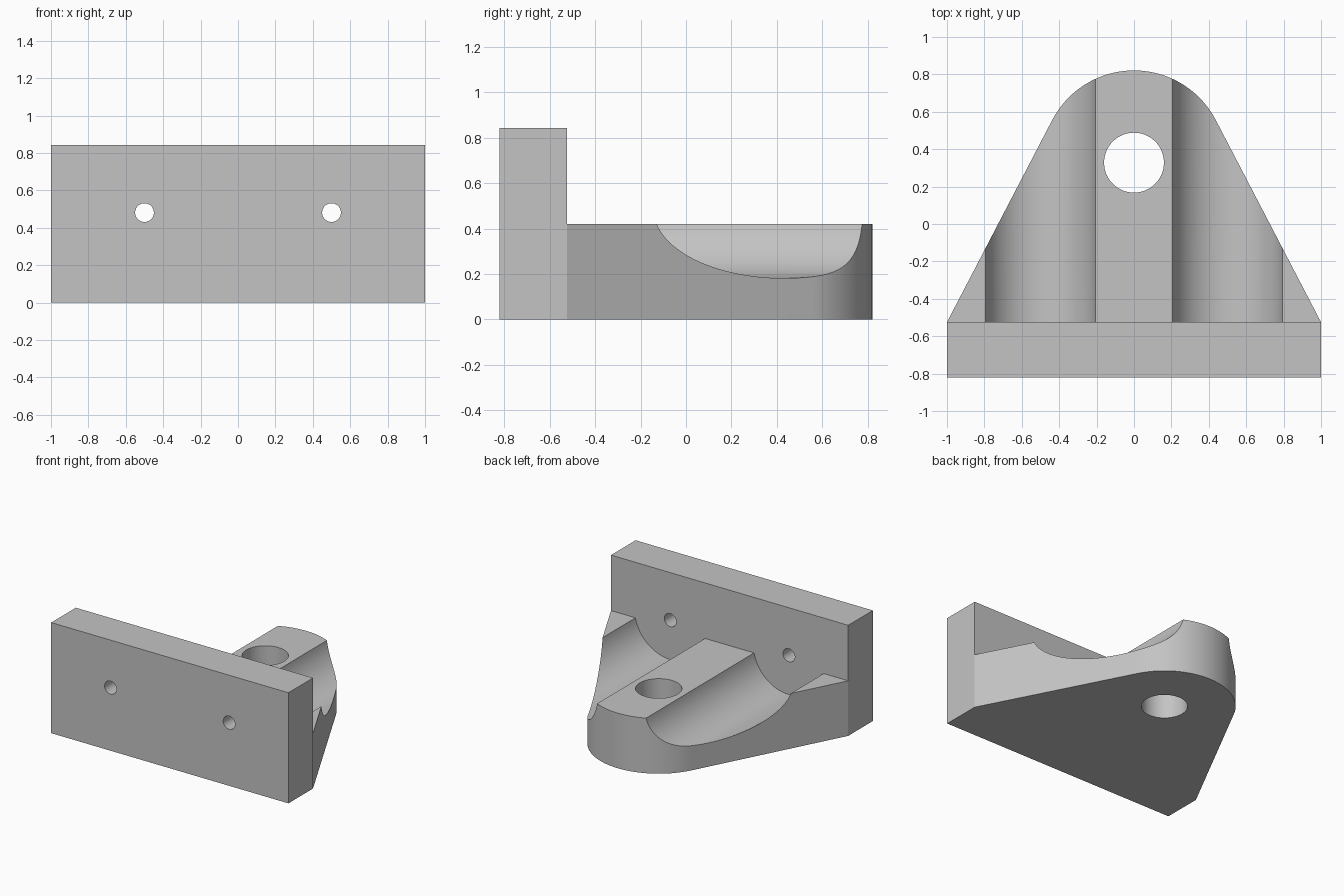
import bpy, bmesh, math
from mathutils import Matrix, Vector

old = bpy.data.objects.get("Cube")
if old:
    bpy.data.objects.remove(old, do_unlink=True)

# Main dimensions
HALF_Y = 0.821       # half depth
PLATE_Y = -0.525     # rear face of the upright plate
PLATE_H = 0.843
FLANGE_H = 0.42
EYE_Y, EYE_R = 0.328, 0.493
HOLE_Z = 0.481

grey = bpy.data.materials.new("steel grey")
grey.use_nodes = True
colour = (0.55, 0.55, 0.55, 1)
grey.diffuse_color = colour
grey.node_tree.nodes["Principled BSDF"].inputs["Base Color"].default_value = colour


def make_object(name, bm):
    bmesh.ops.recalc_face_normals(bm, faces=bm.faces)
    mesh = bpy.data.meshes.new(name)
    bm.to_mesh(mesh)
    bm.free()
    mesh.materials.append(grey)
    obj = bpy.data.objects.new(name, mesh)
    bpy.context.collection.objects.link(obj)
    return obj


def cylinder(name, centre, radius, length, along_y=False, sides=96):
    bm = bmesh.new()
    turn = Matrix.Rotation(math.pi / 2, 4, "X") if along_y else Matrix()
    bmesh.ops.create_cone(bm, cap_ends=True, segments=sides, radius1=radius,
                          radius2=radius, depth=length,
                          matrix=Matrix.Translation(centre) @ turn)
    return make_object(name, bm)


def box(name, low, high):
    low, high = Vector(low), Vector(high)
    bm = bmesh.new()
    bmesh.ops.create_cube(bm, size=1, matrix=Matrix.Translation((low + high) / 2)
                          @ Matrix.Diagonal((*(high - low), 1)))
    return make_object(name, bm)


# Footprint: plate rectangle, sides tapering tangentially into a round end
dy = PLATE_Y - EYE_Y
start = math.atan2(dy, 1) + math.acos(EYE_R / math.hypot(1, dy))
steps = 48
outline = [(-1, PLATE_Y), (-1, -HALF_Y), (1, -HALF_Y), (1, PLATE_Y)]
for i in range(steps + 1):
    a = start + (math.pi - 2 * start) * i / steps
    outline.append((EYE_R * math.cos(a), EYE_Y + EYE_R * math.sin(a)))

bm = bmesh.new()
face = bm.faces.new([bm.verts.new((x, y, 0)) for x, y in outline])
top = bmesh.ops.extrude_face_region(bm, geom=[face])["geom"]
bmesh.ops.translate(bm, vec=(0, 0, PLATE_H),
                    verts=[v for v in top if isinstance(v, bmesh.types.BMVert)])
bracket = make_object("bracket", bm)

# Cutters: step above the flange, eye hole, grooves and bolt holes
cutters = [box("step_cutter", (-2, PLATE_Y, FLANGE_H), (2, 2, 2)),
           cylinder("eye_hole_cutter", (0, EYE_Y, 0.2), 0.16, 2)]
for side, x in (("left", 0.5), ("right", -0.5)):
    cutters.append(cylinder(side + "_groove_cutter",
                            (x, PLATE_Y + 1, HOLE_Z), 0.3, 2, True, 128))
    cutters.append(cylinder(side + "_bolt_hole_cutter",
                            (x, -0.7, HOLE_Z), 0.05, 0.6, True, 48))

for cutter in cutters:
    cutter.hide_render = True
    mod = bracket.modifiers.new(cutter.name, "BOOLEAN")
    mod.operation = "DIFFERENCE"
    mod.solver = "EXACT"
    mod.object = cutter

# Bake the cuts and discard the cutters
bpy.context.view_layer.update()
graph = bpy.context.evaluated_depsgraph_get()
result = bpy.data.meshes.new_from_object(bracket.evaluated_get(graph))
bracket.modifiers.clear()
bracket.data = result
result.materials.clear()
result.materials.append(grey)
for cutter in cutters:
    bpy.data.objects.remove(cutter, do_unlink=True)

bpy.ops.object.select_all(action="DESELECT")
bracket.select_set(True)
bpy.context.view_layer.objects.active = bracket
bpy.ops.object.shade_smooth_by_angle(angle=math.radians(20))
